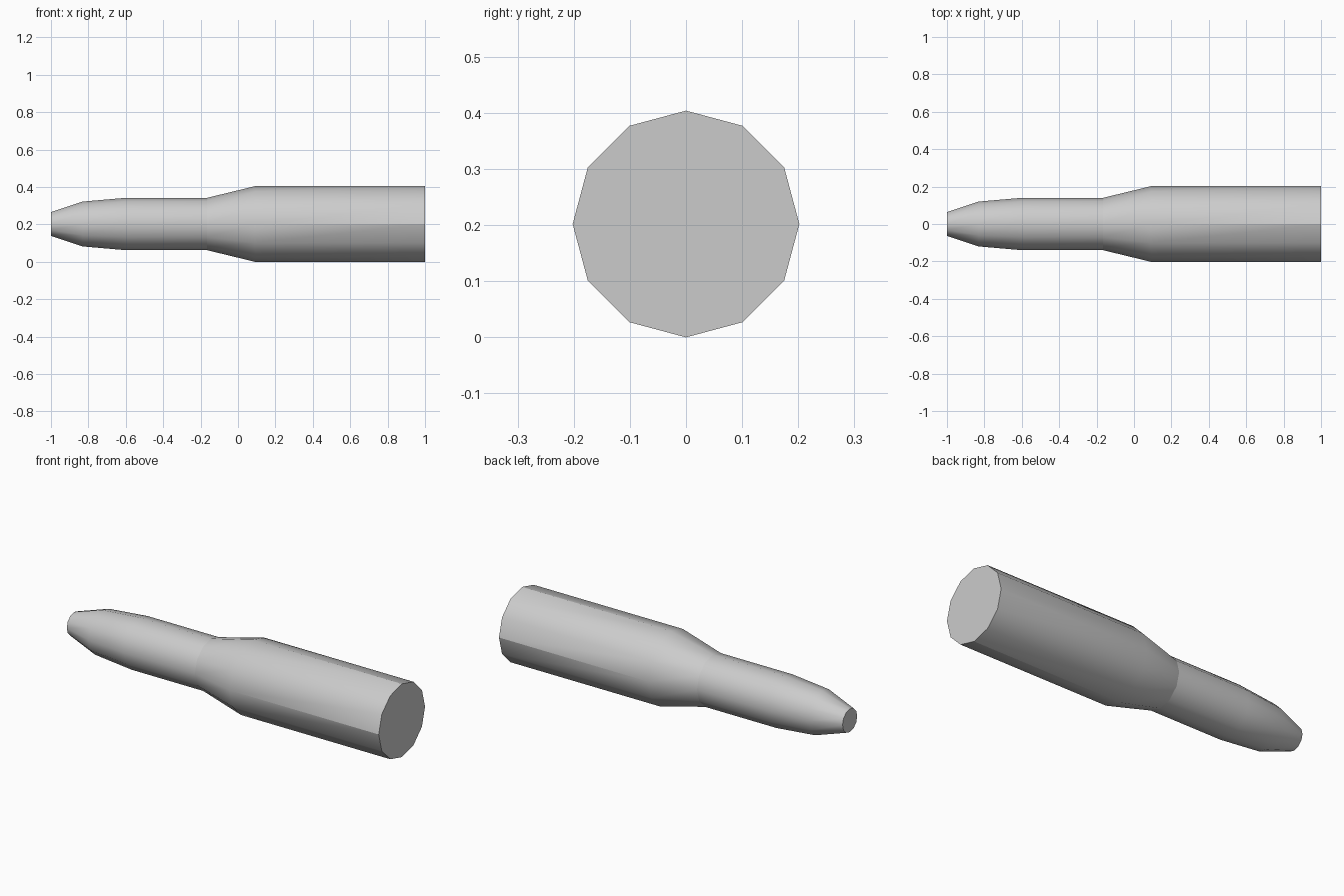
import bpy, bmesh, math

if "Cube" in bpy.data.objects:
    bpy.data.objects.remove(bpy.data.objects["Cube"])

SIDES = 12
AXIS_Z = 0.202


def lathe(name, profile, cap_start, cap_end, hard_section=None):
    """Revolve (x, radius) points about the long axis."""
    bm = bmesh.new()
    rings = []
    for x, r in profile:
        ring = []
        for i in range(SIDES):
            a = 2 * math.pi * i / SIDES
            ring.append(bm.verts.new((x, r * math.sin(a), AXIS_Z + r * math.cos(a))))
        rings.append(ring)
    for a, b in zip(rings, rings[1:]):
        for i in range(SIDES):
            j = (i + 1) % SIDES
            bm.faces.new((a[i], a[j], b[j], b[i]))
    caps = []
    if cap_start:
        caps.append(bm.faces.new(rings[0]))
    if cap_end:
        caps.append(bm.faces.new(rings[-1]))
    bmesh.ops.recalc_face_normals(bm, faces=bm.faces)
    for f in bm.faces:
        f.smooth = True
    # Crisp rims around the end caps
    for cap in caps:
        cap.smooth = False
        for e in cap.edges:
            e.smooth = False
    # Crisp quarter lines along the straight body
    if hard_section is not None:
        for i in range(0, SIDES, SIDES // 4):
            bm.edges.get((rings[hard_section][i], rings[hard_section + 1][i])).smooth = False
    mesh = bpy.data.meshes.new(name)
    bm.to_mesh(mesh)
    bm.free()
    obj = bpy.data.objects.new(name, mesh)
    bpy.context.collection.objects.link(obj)
    return obj


# Tapered nose with a blunt tip
lathe("nose", [(-1.0, 0.064), (-0.83, 0.12), (-0.6, 0.14), (-0.165, 0.14)],
      cap_start=True, cap_end=False)

# Casing with sloped shoulder and flat base
lathe("casing", [(-0.165, 0.14), (0.09, 0.202), (1.0, 0.202)],
      cap_start=False, cap_end=True, hard_section=1)
